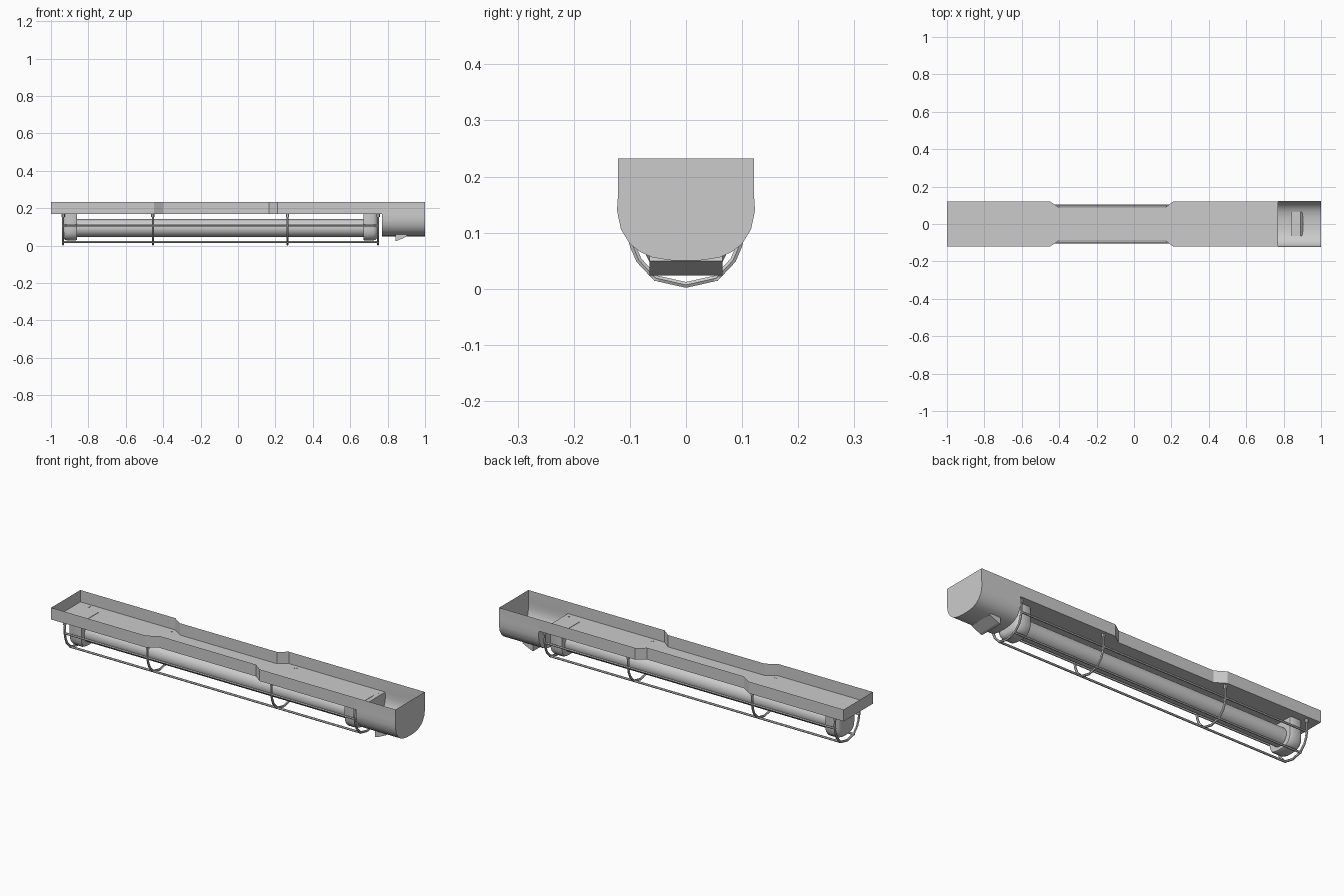
import bpy, bmesh, math

if "Cube" in bpy.data.objects:
    bpy.data.objects.remove(bpy.data.objects["Cube"])

TOP, FLOOR, W = 0.232, 0.17, 0.121


def finish(name, bm, smooth=None):
    bmesh.ops.remove_doubles(bm, verts=bm.verts, dist=1e-5)
    bmesh.ops.recalc_face_normals(bm, faces=bm.faces)
    me = bpy.data.meshes.new(name)
    bm.to_mesh(me)
    bm.free()
    ob = bpy.data.objects.new(name, me)
    bpy.context.collection.objects.link(ob)
    if smooth:
        bpy.ops.object.select_all(action='DESELECT')
        ob.select_set(True)
        bpy.context.view_layer.objects.active = ob
        bpy.ops.object.shade_smooth_by_angle(angle=math.radians(smooth))
    return ob


def loft(name, rings, closed=True, caps=True, smooth=40):
    """Skin a list of equal-length point rings."""
    bm = bmesh.new()
    vr = [[bm.verts.new(p) for p in r] for r in rings]
    n = len(vr[0])
    for a, b in zip(vr, vr[1:]):
        for i in range(n if closed else n - 1):
            j = (i + 1) % n
            bm.faces.new((a[i], a[j], b[j], b[i]))
    if caps:
        bm.faces.new(vr[0])
        bm.faces.new(vr[-1])
    return finish(name, bm, smooth)


def mirrored(half):
    """Half profile (y, z) ending on the centre line -> full profile."""
    return half + [(-y, z) for y, z in reversed(half[:-1])]


def rod(name, pts, r=0.006, sides=8):
    """Round wire along a path, as mesh."""
    cu = bpy.data.curves.new(name, 'CURVE')
    cu.dimensions = '3D'
    cu.bevel_depth, cu.bevel_resolution = r, 1
    cu.use_fill_caps = True
    sp = cu.splines.new('POLY')
    sp.points.add(len(pts) - 1)
    for p, co in zip(sp.points, pts):
        p.co = (*co, 1)
    ob = bpy.data.objects.new(name, cu)
    bpy.context.collection.objects.link(ob)
    bpy.ops.object.select_all(action='DESELECT')
    ob.select_set(True)
    bpy.context.view_layer.objects.active = ob
    bpy.ops.object.convert(target='MESH')
    bpy.ops.object.shade_smooth_by_angle(angle=math.radians(50))


# open sheet-metal tray with a narrowed waist
side = [(-1, W), (-0.45, W), (-0.397, 0.087), (0.165, 0.087), (0.21, W), (0.77, W)]
outline = [(x, -y) for x, y in reversed(side)] + side
bm = bmesh.new()
low = [bm.verts.new((x, y, FLOOR)) for x, y in outline]
high = [bm.verts.new((x, y, TOP)) for x, y in outline]
bm.faces.new(low)
for i in range(len(low) - 1):
    bm.faces.new((low[i], low[i + 1], high[i + 1], high[i]))
finish("tray", bm)

# rounded gear box, open at the top and towards the tray
half = [(W, TOP), (W, FLOOR), (0.123, 0.14), (0.116, 0.106), (0.1, 0.08),
        (0.082, 0.066), (0.06, 0.056), (0.03, 0.051), (0, 0.05)]
prof = mirrored(half)
loft("gear_box_shell", [[(x, y, z) for y, z in prof] for x in (0.77, 1.0)],
     closed=False, caps=False)
bm = bmesh.new()
bm.faces.new([bm.verts.new((1.0, y, z)) for y, z in prof])
bm.faces.new([bm.verts.new((0.77, y, z)) for y, z in prof[1:-1]])
finish("gear_box_ends", bm)

# wedge-shaped latch under the gear box
wedge = [(0.842, 0.066), (0.842, 0.024), (0.855, 0.027), (0.905, 0.05), (0.89, 0.066)]
loft("latch_wedge", [[(x, y, z) for x, z in wedge] for y in (-0.065, 0.065)], smooth=None)

# lamp tube
Z = 0.094
loft("lamp_tube", [[(x, 0.047 * math.cos(a), Z + 0.047 * math.sin(a))
                    for a in (i * math.tau / 24 for i in range(24))]
                   for x in (-0.87, 0.68)])

# lamp holders, rounded at the outer end
hprof = mirrored([(0.076, 0.172), (0.076, 0.085), (0.073, 0.064), (0.064, 0.046),
                  (0.049, 0.034), (0.026, 0.028), (0, 0.027)])


def holder_ring(x, inset):
    s = 1 - inset / 0.07
    return [(x, y * s, z if z > FLOOR else 0.1 + (z - 0.1) * s) for y, z in hprof]


for name, x0, d in (("lamp_holder_left", -0.938, 1), ("lamp_holder_right", 0.748, -1)):
    loft(name, [holder_ring(x0 + d * t, k) for t, k in
                ((0, 0.024), (0.003, 0.014), (0.011, 0.005), (0.024, 0),
                 (0.07, 0), (0.078, 0.004))])

# wire guard: hoops with small clips, and long rods
hoop = mirrored([(0.1, 0.17), (0.101, 0.105), (0.095, 0.077), (0.084, 0.051),
                 (0.054, 0.019), (0, 0.007)])
for k, x in enumerate((-0.935, -0.455, 0.265, 0.749)):
    rod(f"guard_hoop_{k}", [(x, y, z) for y, z in hoop])
    for s in (-1, 1):
        rod(f"guard_clip_{k}_{s}", [(x, s * 0.1, 0.153), (x, s * 0.1, 0.171)], r=0.009)
for s in (-1, 1):
    for k, (y, z) in enumerate(((0.1, 0.107), (0.054, 0.019))):
        rod(f"guard_rod_{k}_{s}", [(-0.94, s * y, z), (0.754, s * y, z)], r=0.0055)
